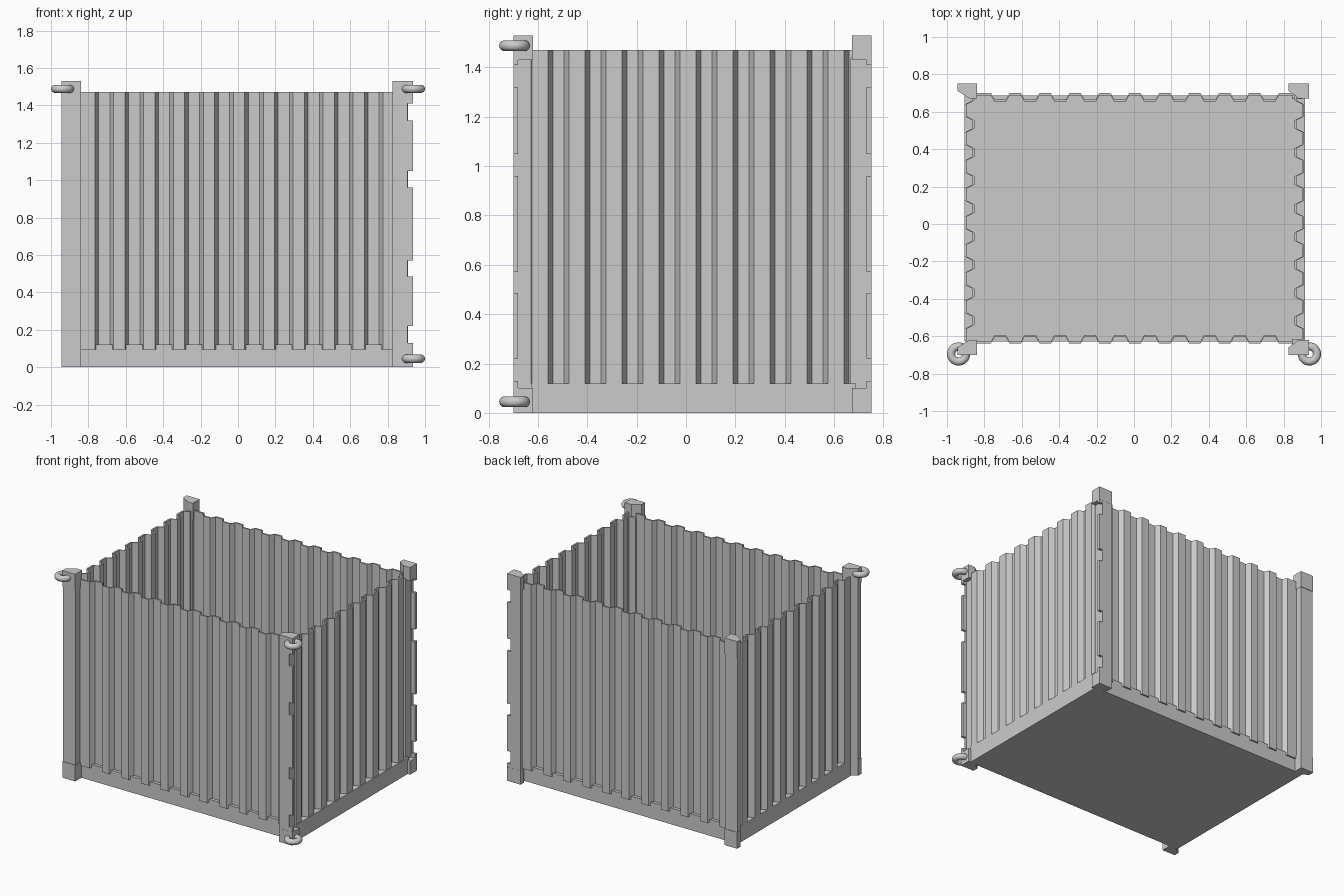
import bpy, bmesh
from mathutils import Vector
from math import radians

if "Cube" in bpy.data.objects:
    bpy.data.objects.remove(bpy.data.objects["Cube"])


def prism(name, pts, lo, hi, place=lambda u, v, w: (u, v, w)):
    """Extrude a closed outline from lo to hi; place maps (u, v, w) to x, y, z."""
    bm = bmesh.new()
    face = bm.faces.new([bm.verts.new(place(u, v, lo)) for u, v in pts])
    ext = bmesh.ops.extrude_face_region(bm, geom=[face])
    shift = Vector(place(0, 0, hi)) - Vector(place(0, 0, lo))
    bmesh.ops.translate(bm, vec=shift,
                        verts=[g for g in ext["geom"] if isinstance(g, bmesh.types.BMVert)])
    bmesh.ops.recalc_face_normals(bm, faces=bm.faces)
    me = bpy.data.meshes.new(name)
    bm.to_mesh(me)
    bm.free()
    ob = bpy.data.objects.new(name, me)
    bpy.context.collection.objects.link(ob)
    return ob


def box(name, x0, x1, y0, y1, z0, z1):
    return prism(name, [(x0, y0), (x1, y0), (x1, y1), (x0, y1)], z0, z1)


def corrugated(first, pitch, count, width, slope, depth, start, end):
    """Trapezoid wave (u along the wall, d inward) with sheet thickness."""
    line = list(start)
    for k in range(count):
        u = first + k * pitch
        line += [(u, 0), (u + slope, depth), (u + width - slope, depth), (u + width, 0)]
    line += end
    return line + [(u, d + 0.012) for u, d in reversed(line)]


# Floor and bottom rails
box("base", -0.905, 0.915, -0.628, 0.688, 0, 0.12)

# Long corrugated walls, ribs overhang the rail
long_wave = corrugated(-0.765, 0.16, 10, 0.10, 0.02, 0.035, [(-0.85, 0)], [(0.85, 0)])
prism("front_wall", long_wave, 0.095, 1.47, lambda u, d, w: (u, -0.64 + d, w))
prism("back_wall", long_wave, 0.095, 1.47, lambda u, d, w: (u, 0.70 - d, w))

# Short corrugated walls, flush with the rail
short_wave = corrugated(-0.56, 0.15, 8, 0.085, 0.02, 0.04,
                        [(-0.65, 0.04), (-0.64, 0.04), (-0.625, 0)],
                        [(0.64, 0), (0.66, 0.04), (0.69, 0.04)])
prism("right_wall", short_wave, 0.11, 1.47, lambda u, d, w: (0.91 - d, u, w))
prism("left_wall", short_wave, 0.11, 1.47, lambda u, d, w: (-0.905 + d, u, w))

# Notched edge plate for the right-hand corners
notched = [(0.825, 0.0), (0.935, 0.0)]
for z0, z1 in [(0.13, 0.22), (0.485, 0.57), (0.96, 1.05), (1.32, 1.41)]:
    notched += [(0.935, z0), (0.907, z0), (0.907, z1), (0.935, z1)]
notched += [(0.935, 1.50), (0.825, 1.50)]

for side, s, yo in [("front", -1, 0.70), ("back", 1, 0.752)]:
    yi = yo - 0.08
    # Left corner: plain post between end blocks
    block = [(-0.945, s * yo), (-0.84, s * yo), (-0.84, s * yi),
             (-0.88, s * yi), (-0.945, s * (yi + 0.04))]
    e = 0.004
    post = [(-0.943, s * (yo - e)), (-0.842, s * (yo - e)), (-0.842, s * yi),
            (-0.88, s * yi), (-0.943, s * (yi + 0.04))]
    prism(side + "_left_bottom_block", block, 0, 0.12)
    prism(side + "_left_top_block", block, 1.41, 1.53)
    prism(side + "_left_post", post, 0.12, 1.41)

    # Right corner: notched plate, inner column and end blocks
    block = [(0.825, s * yo), (0.935, s * yo), (0.935, s * yi),
             (0.88, s * yi), (0.825, s * (yi + 0.04))]
    prism(side + "_right_bottom_block", block, 0, 0.10)
    prism(side + "_right_top_block", block, 1.43, 1.53)
    prism(side + "_right_plate", notched, yo - 0.02, yo - 0.001,
          lambda u, v, w, s=s: (u, s * w, v))
    ys = sorted((s * (yo - 0.01), s * (yi - 0.005)))
    box(side + "_right_column", 0.845, 0.902, ys[0], ys[1], 0.09, 1.44)

# Lifting rings on the front corners
for name, x, z in [("top_left_ring", -0.938, 1.488),
                   ("top_right_ring", 0.938, 1.488),
                   ("bottom_right_ring", 0.938, 0.045)]:
    bpy.ops.mesh.primitive_torus_add(location=(x, -0.695, z), major_radius=0.04,
                                     minor_radius=0.022, major_segments=32, minor_segments=14)
    bpy.context.object.name = name
    bpy.ops.object.shade_smooth_by_angle(angle=radians(40))
